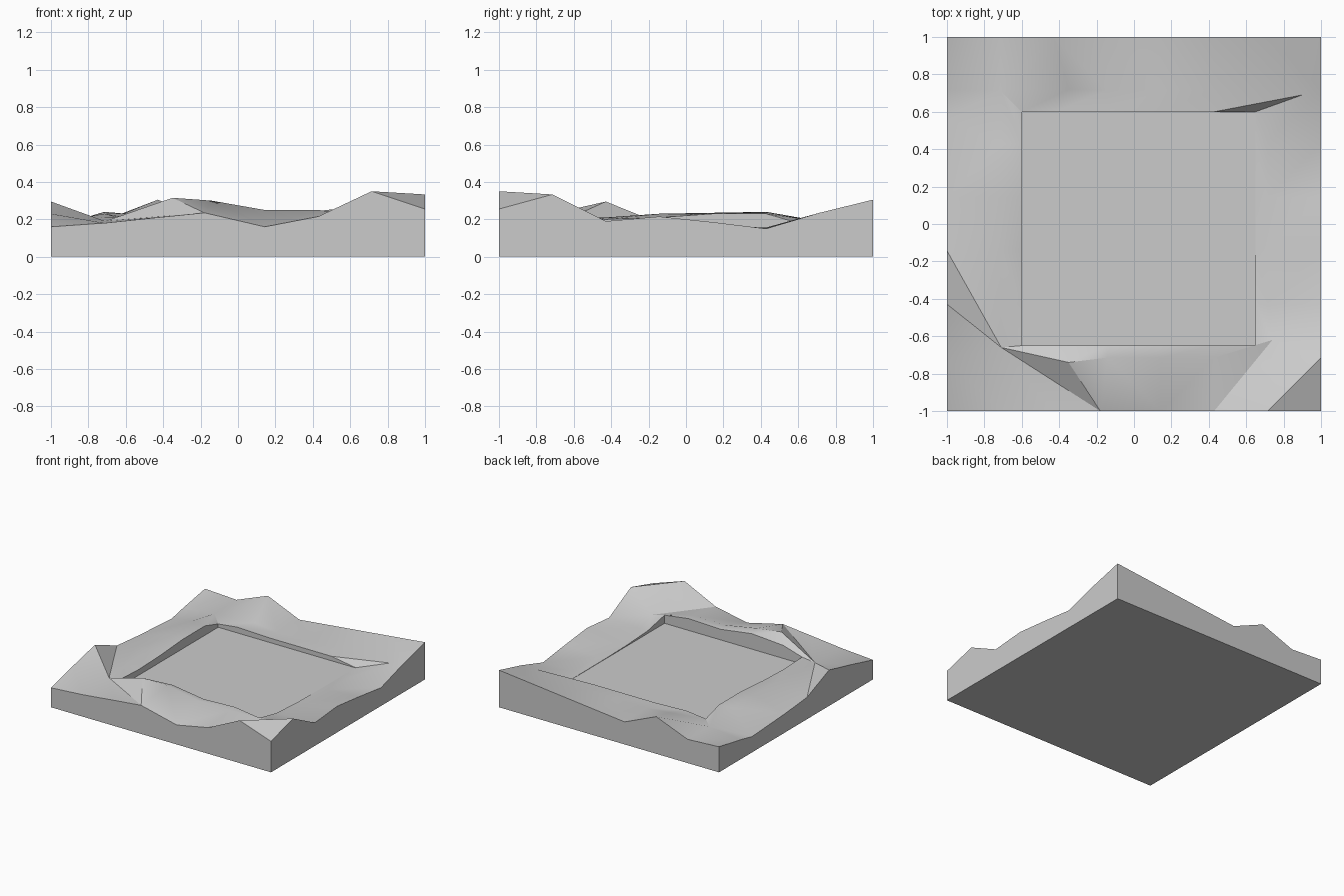
import bpy, bmesh
from math import radians

if "Cube" in bpy.data.objects:
    bpy.data.objects.remove(bpy.data.objects["Cube"], do_unlink=True)

CELLS = 7
FLOOR = 0.153


def grid(step):
    """Coordinate of a grid line on a tile two units wide."""
    return -1 + 2 * step / CELLS


def perimeter(inset, heights, moved):
    """Counter-clockwise loop of grid points, starting at the front left corner."""
    count = CELLS - 2 * inset
    lo, hi = inset, CELLS - inset
    points = []
    for k in range(count):
        points.append((grid(lo + k), grid(lo)))
    for k in range(count):
        points.append((grid(hi), grid(lo + k)))
    for k in range(count):
        points.append((grid(hi - k), grid(hi)))
    for k in range(count):
        points.append((grid(lo), grid(hi - k)))
    for index, place in moved.items():
        points[index] = place
    return [(x, y, h / 100) for (x, y), h in zip(points, heights)]


def clamp(value, low, high):
    return max(low, min(high, value))


# Heights in hundredths: front, right, back, left
rim_heights = [16, 18, 21, 23.5, 16, 21.5, 35,
               25.5, 33.3, 19, 21.5, 18.5, 15, 23.5,
               30.5, 27.5, 24.5, 21.5, 18.5, 30.5, 19.5,
               21, 16, 13, 15.5, 18, 29.5, 23]
ridge_heights = [19, 31.5, 30, 25, 25,
                 21, 18, 17, 16.5, 15.6,
                 22.6, 20, 19.5, 19, 21,
                 19, 24, 23.5, 23, 21]
lip_heights = [21, 26, 28, 24, 25,
               22, 17.5, 16, 15.6, 15.5,
               15.5, 19, 19, 19, 20,
               18, 23, 23, 21, 20]

rim = perimeter(0, rim_heights, {3: (-0.18, -1), 23: (-1, 0.57)})
ridge = perimeter(1, ridge_heights, {
    0: (-0.71, -0.66), 1: (-0.35, -0.74), 5: (0.74, -0.62),
    10: (0.9, 0.69), 14: (-0.35, 0.72)})
lip = [(clamp(x, -0.6, 0.65), clamp(y, -0.65, 0.6), z)
       for x, y, z in perimeter(1, lip_heights, {})]

bm = bmesh.new()


def add_loop(points, height=None):
    return [bm.verts.new((x, y, z if height is None else height)) for x, y, z in points]


rim_v, ridge_v, lip_v = add_loop(rim), add_loop(ridge), add_loop(lip)
base_v, floor_v = add_loop(rim, 0), add_loop(lip, FLOOR)


def at(loop, index):
    return loop[index % len(loop)]


# Outer slopes: o steps along the rim, r steps along the ridge
inner_cells = CELLS - 2
strips = ["ooorrorroroo", "oorororororo", "oororororroo", "oororrorrooo"]
for side, steps in enumerate(strips):
    o, r = 0, 0
    for step in steps:
        a = at(rim_v, side * CELLS + o)
        b = at(ridge_v, side * inner_cells + r)
        if step == "o":
            if 0 < o < CELLS - 1:
                bm.faces.new((a, at(rim_v, side * CELLS + o + 1), b))
            o += 1
        else:
            bm.faces.new((a, at(ridge_v, side * inner_cells + r + 1), b))
            r += 1
    # Corner cut across the two neighbouring rim points
    corner = side * CELLS
    before, after = at(rim_v, corner - 1), at(rim_v, corner + 1)
    bm.faces.new((before, rim_v[corner], after))
    bm.faces.new((before, after, ridge_v[side * inner_cells]))

# Inner slopes and the walls of the basin
for i in range(len(ridge_v)):
    n = i + 1
    bm.faces.new((ridge_v[i], at(ridge_v, n), at(lip_v, n)))
    bm.faces.new((ridge_v[i], at(lip_v, n), lip_v[i]))
    bm.faces.new((lip_v[i], at(lip_v, n), at(floor_v, n), floor_v[i]))

# Outer walls, basin floor and underside
for i in range(len(rim_v)):
    bm.faces.new((base_v[i], at(base_v, i + 1), at(rim_v, i + 1), rim_v[i]))
bm.faces.new(floor_v)
bm.faces.new(base_v[::-1])
bmesh.ops.recalc_face_normals(bm, faces=bm.faces)

mesh = bpy.data.meshes.new("terrain_tile")
bm.to_mesh(mesh)
bm.free()
tile = bpy.data.objects.new("terrain_tile", mesh)
bpy.context.collection.objects.link(tile)

# Single stone grey colour
stone = bpy.data.materials.new("stone_grey")
stone.use_nodes = True
colour = (0.6, 0.6, 0.6, 1)
stone.diffuse_color = colour
stone.node_tree.nodes["Principled BSDF"].inputs["Base Color"].default_value = colour
mesh.materials.append(stone)

bpy.ops.object.select_all(action="DESELECT")
tile.select_set(True)
bpy.context.view_layer.objects.active = tile
bpy.ops.object.shade_smooth_by_angle(angle=radians(30))
